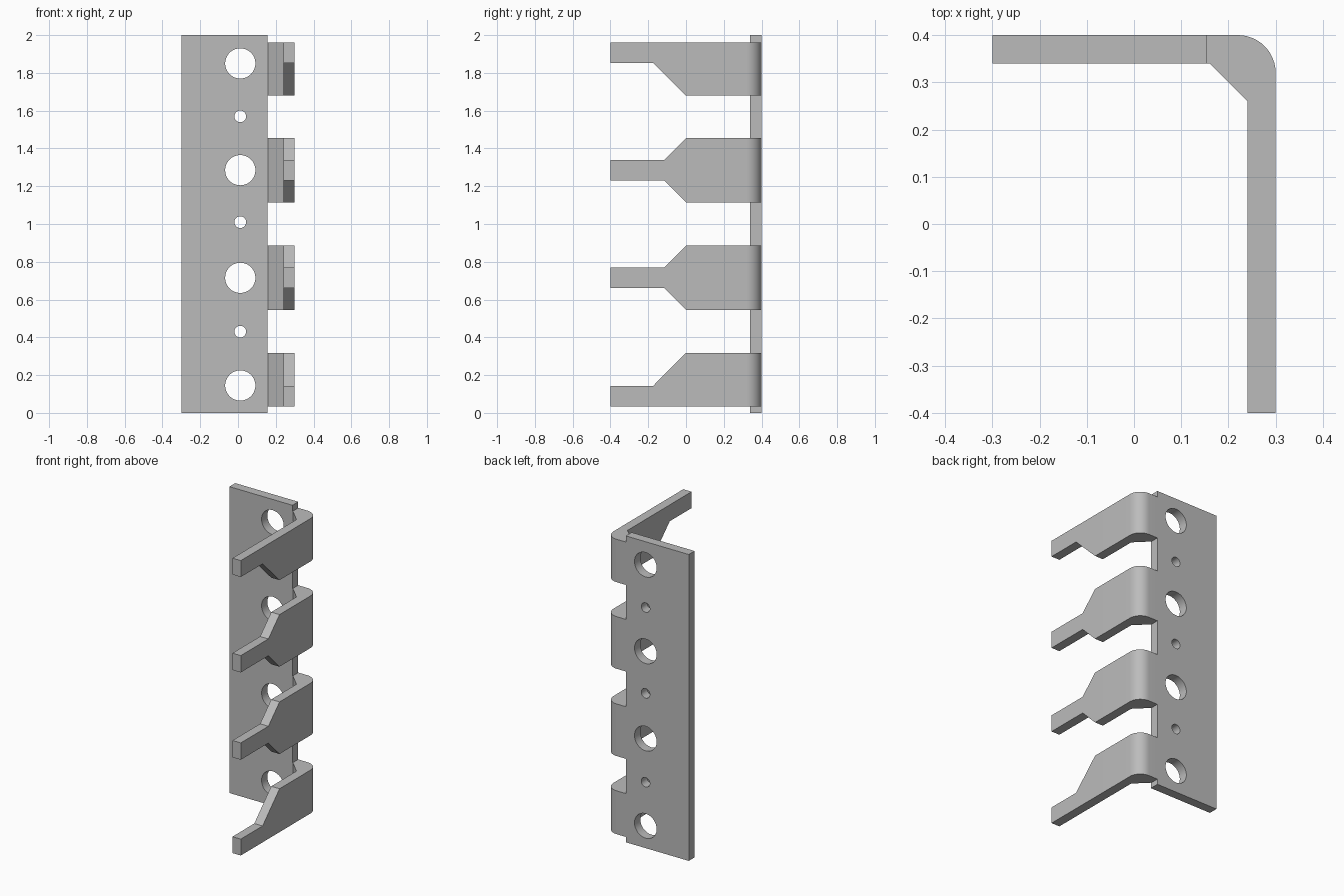
import bpy, bmesh
from math import sin, cos, pi, radians
from mathutils import Matrix

cube = bpy.data.objects.get("Cube")
if cube:
    bpy.data.objects.remove(cube, do_unlink=True)

steel = bpy.data.materials.new("plain grey metal")
steel.use_nodes = True
GREY = (0.5, 0.5, 0.5, 1)
steel.diffuse_color = GREY
steel.node_tree.nodes["Principled BSDF"].inputs["Base Color"].default_value = GREY

LEFT, FOLD, RIGHT = -0.3, 0.155, 0.3
FRONT, BACK, THICK = -0.4, 0.4, 0.06


def finish(name, bm):
    bmesh.ops.recalc_face_normals(bm, faces=bm.faces[:])
    mesh = bpy.data.meshes.new(name)
    bm.to_mesh(mesh)
    bm.free()
    mesh.materials.append(steel)
    obj = bpy.data.objects.new(name, mesh)
    bpy.context.collection.objects.link(obj)
    return obj


def activate(obj):
    bpy.ops.object.select_all(action='DESELECT')
    obj.select_set(True)
    bpy.context.view_layer.objects.active = obj


def smooth(obj):
    activate(obj)
    bpy.ops.object.shade_smooth_by_angle(angle=radians(30))


# Back plate
bm = bmesh.new()
place = (Matrix.Translation(((LEFT + FOLD) / 2, BACK - THICK / 2, 1))
         @ Matrix.Diagonal((FOLD - LEFT, THICK, 2, 1)))
bmesh.ops.create_cube(bm, size=1, matrix=place)
plate = finish("back_plate", bm)

# Large bolt holes and small pilot holes
bm = bmesh.new()
holes = [(z, 0.08) for z in (0.145, 0.715, 1.285, 1.85)]
holes += [(z, 0.031) for z in (0.43, 1.01, 1.57)]
for z, r in holes:
    bmesh.ops.create_cone(
        bm, cap_ends=True, segments=48, radius1=r, radius2=r, depth=0.3,
        matrix=Matrix.Translation((0.012, BACK, z)) @ Matrix.Rotation(pi / 2, 4, 'X'))
cutter = finish("hole_cutter", bm)
cutter.hide_render = True
cut = plate.modifiers.new("holes", 'BOOLEAN')
cut.operation, cut.solver, cut.object = 'DIFFERENCE', 'EXACT', cutter
activate(plate)
bpy.ops.object.modifier_apply(modifier=cut.name)
bpy.data.objects.remove(cutter, do_unlink=True)
smooth(plate)


# Bent arms, lofted around the corner and tapered to a narrow tip
def arm(name, low, high, tip_low, tip_high, taper_y):
    stations = [((FOLD, BACK), (FOLD, BACK - THICK), low, high)]
    steps, radius = 12, 0.08
    for i in range(steps + 1):
        t = i / steps
        a = t * pi / 2
        outer = (RIGHT - radius + radius * sin(a), BACK - radius + radius * cos(a))
        inner = (0.16 + 0.08 * t, BACK - THICK - 0.08 * t)
        stations.append((outer, inner, low, high))
    for y, z0, z1 in ((0, low, high), (taper_y, tip_low, tip_high),
                      (FRONT, tip_low, tip_high)):
        stations.append(((RIGHT, y), (RIGHT - THICK, y), z0, z1))

    bm = bmesh.new()
    rings = [[bm.verts.new((*p, z)) for p, z in
              ((o, z0), (o, z1), (i, z1), (i, z0))]
             for o, i, z0, z1 in stations]
    for a, b in zip(rings, rings[1:]):
        for k in range(4):
            n = (k + 1) % 4
            bm.faces.new((a[k], a[n], b[n], b[k]))
    bm.faces.new(rings[0])
    bm.faces.new(rings[-1])
    smooth(finish(name, bm))


arm("bottom_arm", 0.035, 0.318, 0.035, 0.142, -0.175)
arm("lower_middle_arm", 0.545, 0.885, 0.66, 0.77, -0.115)
arm("upper_middle_arm", 1.115, 1.455, 1.23, 1.34, -0.115)
arm("top_arm", 1.68, 1.96, 1.853, 1.96, -0.175)
